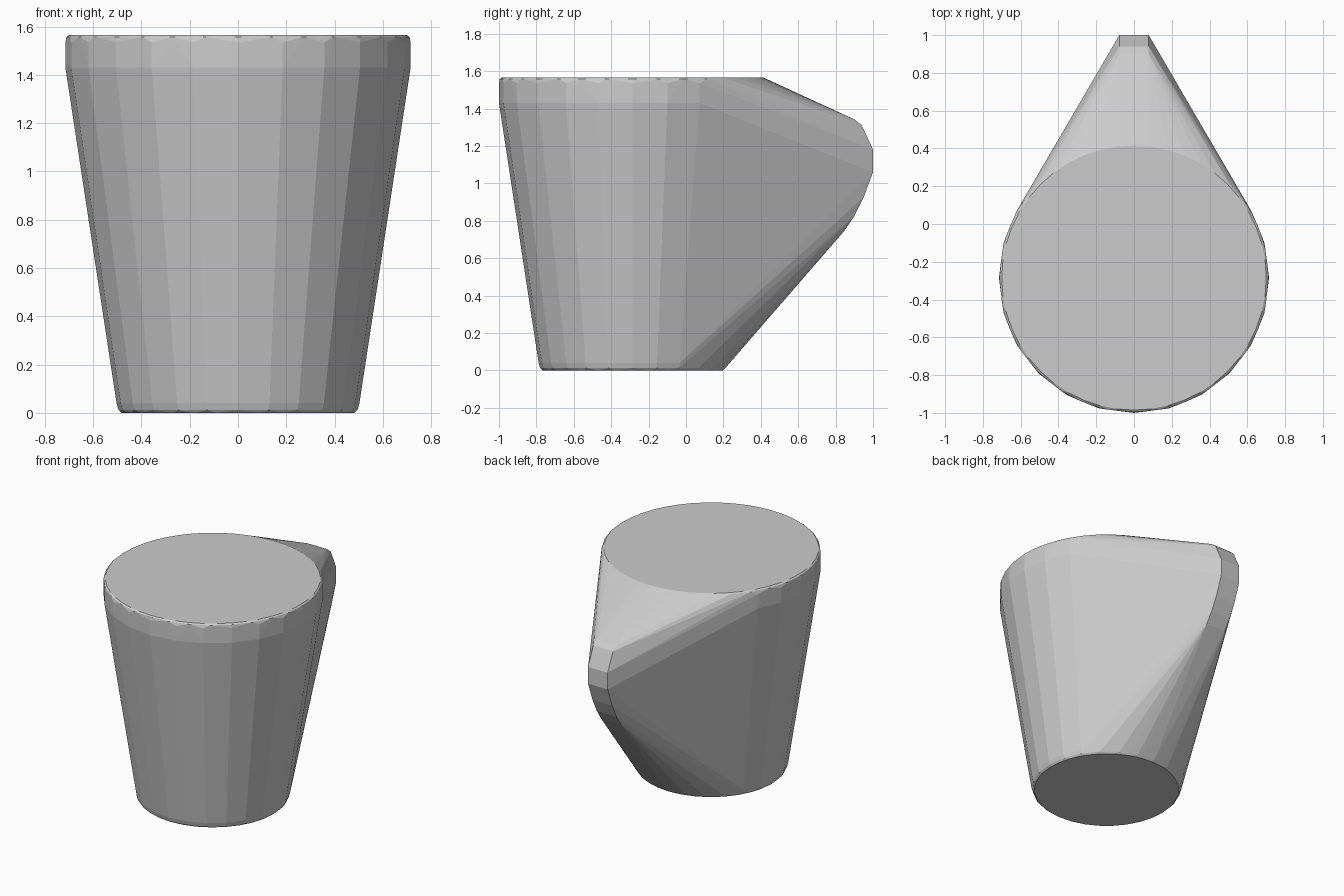
import bpy, bmesh, math

if "Cube" in bpy.data.objects:
    bpy.data.objects.remove(bpy.data.objects["Cube"])

CUP_Y = -0.285   # axis of the cup body
HANDLE_HALF = 0.078


def ring(bm, radius, z, sides):
    for i in range(sides):
        a = 2 * math.pi * i / sides - math.pi / 2
        bm.verts.new((radius * math.cos(a), CUP_Y + radius * math.sin(a), z))


bm = bmesh.new()

# Cup body: (radius, height, sides) from base to rim
for radius, z, sides in [(0.482, 0.0, 32), (0.495, 0.012, 24), (0.503, 0.04, 24),
                         (0.715, 1.43, 24), (0.715, 1.535, 24),
                         (0.711, 1.557, 32), (0.70, 1.565, 48)]:
    ring(bm, radius, z, sides)

# Handle outline in the y-z plane, mirrored to both sides
for y, z in [(0.90, 1.342), (0.94, 1.31), (1.0, 1.18), (1.0, 1.06),
             (0.95, 0.925), (0.90, 0.825), (0.85, 0.75)]:
    for side in (-1, 1):
        bm.verts.new((side * HANDLE_HALF, y, z))

# Wrap body and handle in one convex shell
result = bmesh.ops.convex_hull(bm, input=bm.verts[:])
loose = [v for v in bm.verts if not v.link_faces]
bmesh.ops.delete(bm, geom=loose, context='VERTS')

# Merge coplanar triangles into clean flat faces
bmesh.ops.dissolve_limit(bm, angle_limit=math.radians(0.5),
                         verts=bm.verts[:], edges=bm.edges[:])
bmesh.ops.recalc_face_normals(bm, faces=bm.faces[:])

mesh = bpy.data.meshes.new("mug_shell")
bm.to_mesh(mesh)
bm.free()
mug = bpy.data.objects.new("mug_shell", mesh)
bpy.context.collection.objects.link(mug)
